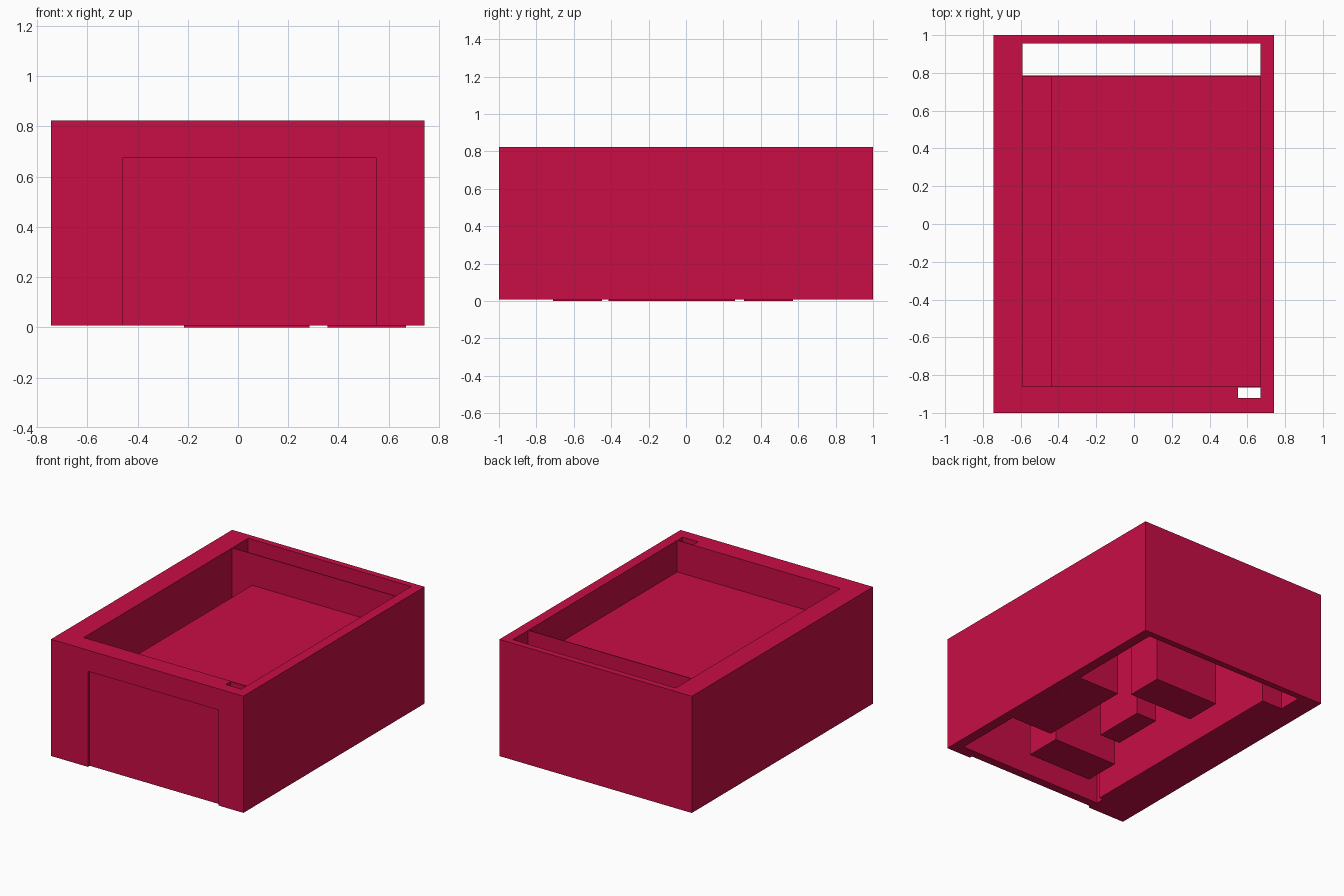
import bpy, bmesh

if "Cube" in bpy.data.objects:
    bpy.data.objects.remove(bpy.data.objects["Cube"])

mat = bpy.data.materials.new("crimson")
mat.diffuse_color = (0.58, 0.004, 0.06, 1)
mat.use_nodes = True
mat.node_tree.nodes["Principled BSDF"].inputs["Base Color"].default_value = mat.diffuse_color


def box(name, x0, x1, y0, y1, z0, z1):
    """Axis-aligned box given by its limits."""
    bm = bmesh.new()
    bmesh.ops.create_cube(bm, size=1)
    for v in bm.verts:
        v.co = (x0 if v.co.x < 0 else x1,
                y0 if v.co.y < 0 else y1,
                z0 if v.co.z < 0 else z1)
    me = bpy.data.meshes.new(name)
    bm.to_mesh(me)
    bm.free()
    me.materials.append(mat)
    ob = bpy.data.objects.new(name, me)
    bpy.context.collection.objects.link(ob)
    return ob


def cut(target, *limits):
    """Subtract a box from the target."""
    cutter = box("cutter", *limits)
    cutter.hide_render = True
    mod = target.modifiers.new("cut", 'BOOLEAN')
    mod.operation, mod.solver, mod.object = 'DIFFERENCE', 'EXACT', cutter
    bpy.context.view_layer.objects.active = target
    bpy.ops.object.modifier_apply(modifier=mod.name)
    bpy.data.objects.remove(cutter)


BASE, TOP, FLOOR, T = 0.008, 0.823, 0.603, 0.006

# outer shell: open well, corner slot, space behind the front panel, front recess
shell = box("outer_shell", -0.745, 0.742, -1, 1, BASE, TOP)
cut(shell, -0.59, 0.67, -0.86, 0.955, -1, 2)
cut(shell, 0.55, 0.67, -0.92, -0.80, -1, 2)
cut(shell, -0.46, 0.60, -0.92, -0.80, -1, FLOOR)
cut(shell, -0.46, 0.55, -1.2, -0.98, -1, 0.675)

# raised tray floor and its thin end walls
box("tray_floor", -0.43, 0.67, -0.86, 0.785, FLOOR - T, FLOOR)
box("tray_back_wall", -0.59, 0.67, 0.785 - T, 0.785, FLOOR - T, TOP)
box("tray_front_lip", 0.55, 0.67, -0.86 - T, -0.86, FLOOR - T, TOP)

# deep trough along the left side
box("trough_side", -0.43 - T, -0.43, -0.86, 0.785, BASE, FLOOR)
box("trough_bottom", -0.59, -0.43, -0.86, 0.785, BASE, BASE + T)
box("trough_end", -0.59, -0.43, 0.785 - T, 0.785, BASE, FLOOR)

# support blocks under the tray, reaching the ground
blocks = {
    "side_block": (0.357, 0.67, -0.415, 0.262),
    "back_block": (-0.215, 0.285, 0.31, 0.572),
    "centre_block": (-0.06, 0.10, -0.22, 0.15),
    "front_block": (-0.215, 0.285, -0.71, -0.45),
}
for name, lim in blocks.items():
    box(name, *lim, 0, FLOOR - T)
